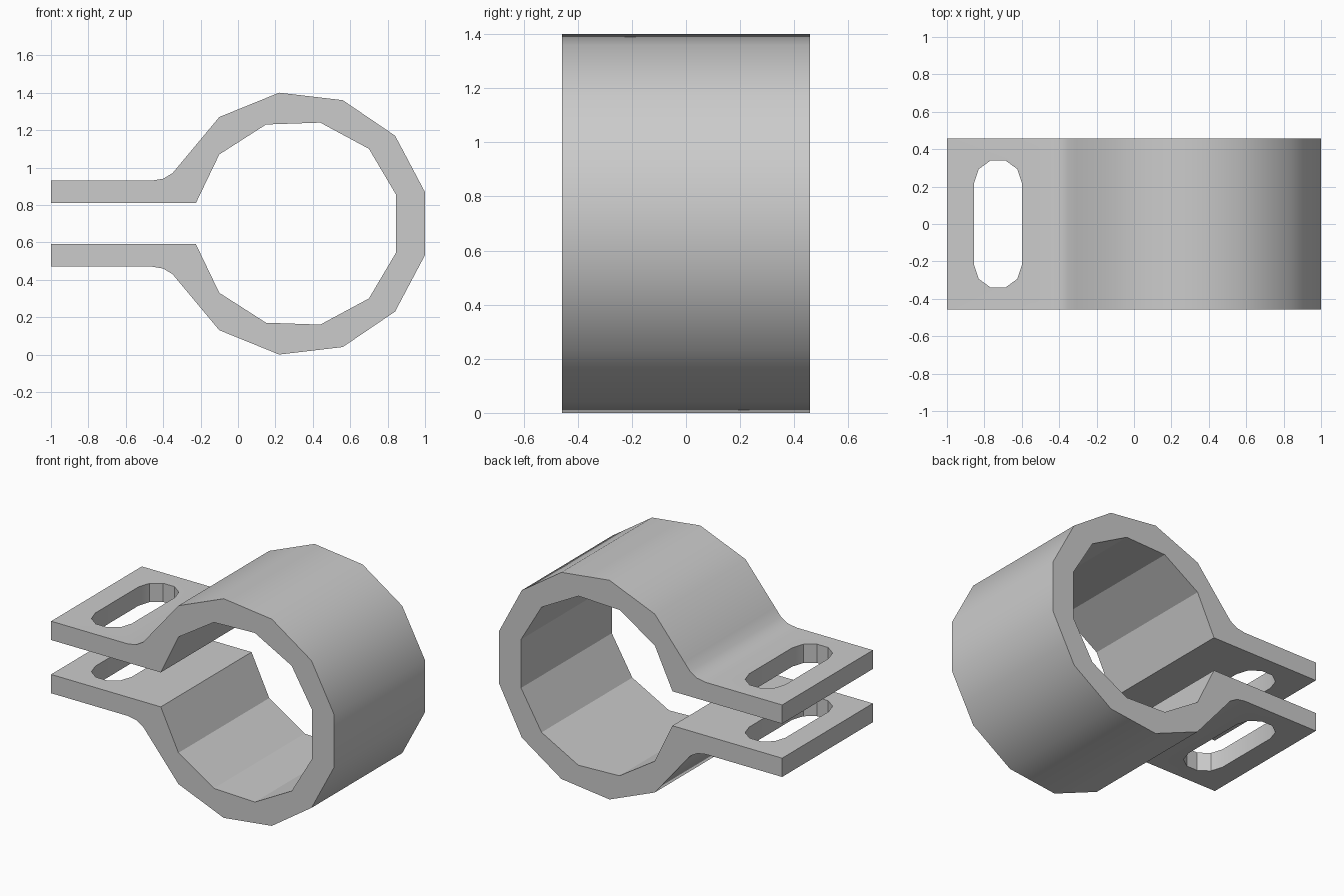
import bpy, bmesh, math
from mathutils import Vector

cube = bpy.data.objects.get("Cube")
if cube:
    bpy.data.objects.remove(cube, do_unlink=True)

MID = 0.70      # height of the mirror plane
HALF = 0.458    # half depth of the band


def material(name, value):
    mat = bpy.data.materials.new(name)
    mat.use_nodes = True
    colour = (value, value, value, 1)
    mat.diffuse_color = colour
    mat.node_tree.nodes["Principled BSDF"].inputs["Base Color"].default_value = colour
    return mat


def prism(name, points, push):
    """Extrude a closed outline along a vector."""
    bm = bmesh.new()
    face = bm.faces.new([bm.verts.new(p) for p in points])
    ext = bmesh.ops.extrude_face_region(bm, geom=[face])
    moved = [g for g in ext["geom"] if isinstance(g, bmesh.types.BMVert)]
    bmesh.ops.translate(bm, verts=moved, vec=Vector(push))
    bmesh.ops.recalc_face_normals(bm, faces=bm.faces[:])
    mesh = bpy.data.meshes.new(name)
    bm.to_mesh(mesh)
    bm.free()
    obj = bpy.data.objects.new(name, mesh)
    bpy.context.collection.objects.link(obj)
    return obj


def mirrored(points):
    """Upper half followed by its reflection in the middle plane."""
    return points + [(x, 2 * MID - z) for x, z in reversed(points)]


# Clamp band: one open C outline with two flat flanges
outer = [(-1, 0.93), (-0.46, 0.93), (-0.40, 0.94), (-0.35, 0.97), (-0.31, 1.018),
         (-0.10, 1.27), (0.22, 1.40), (0.56, 1.36), (0.84, 1.17), (1.0, 0.868)]
inner = [(-1, 0.81), (-0.225, 0.81), (-0.10, 1.07), (0.15, 1.23),
         (0.44, 1.24), (0.70, 1.10), (0.845, 0.855)]
outline = mirrored(outer) + mirrored(inner)[::-1]
clamp = prism("clamp_band", [(x, -HALF, z) for x, z in outline], (0, 2 * HALF, 0))
clamp.data.materials.append(material("grey metal", 0.6))

# Bolt slot cut through both flanges
radius, reach, centre = 0.128, 0.218, -0.727
slot = []
for start, side in ((0, 1), (math.pi, -1)):
    for i in range(6):
        a = start + math.pi * i / 5
        slot.append((centre + radius * math.cos(a), side * reach + radius * math.sin(a), 0.3))
cutter = prism("slot_cutter", slot, (0, 0, 0.8))
cutter.hide_render = True

cut = clamp.modifiers.new("slots", 'BOOLEAN')
cut.operation = 'DIFFERENCE'
cut.solver = 'EXACT'
cut.object = cutter

bpy.ops.object.select_all(action='DESELECT')
bpy.context.view_layer.objects.active = clamp
clamp.select_set(True)
bpy.ops.object.modifier_apply(modifier=cut.name)
bpy.data.objects.remove(cutter, do_unlink=True)

# Soft outer wall, crisp inner facets
bpy.ops.object.shade_smooth_by_angle(angle=math.radians(29.6))
